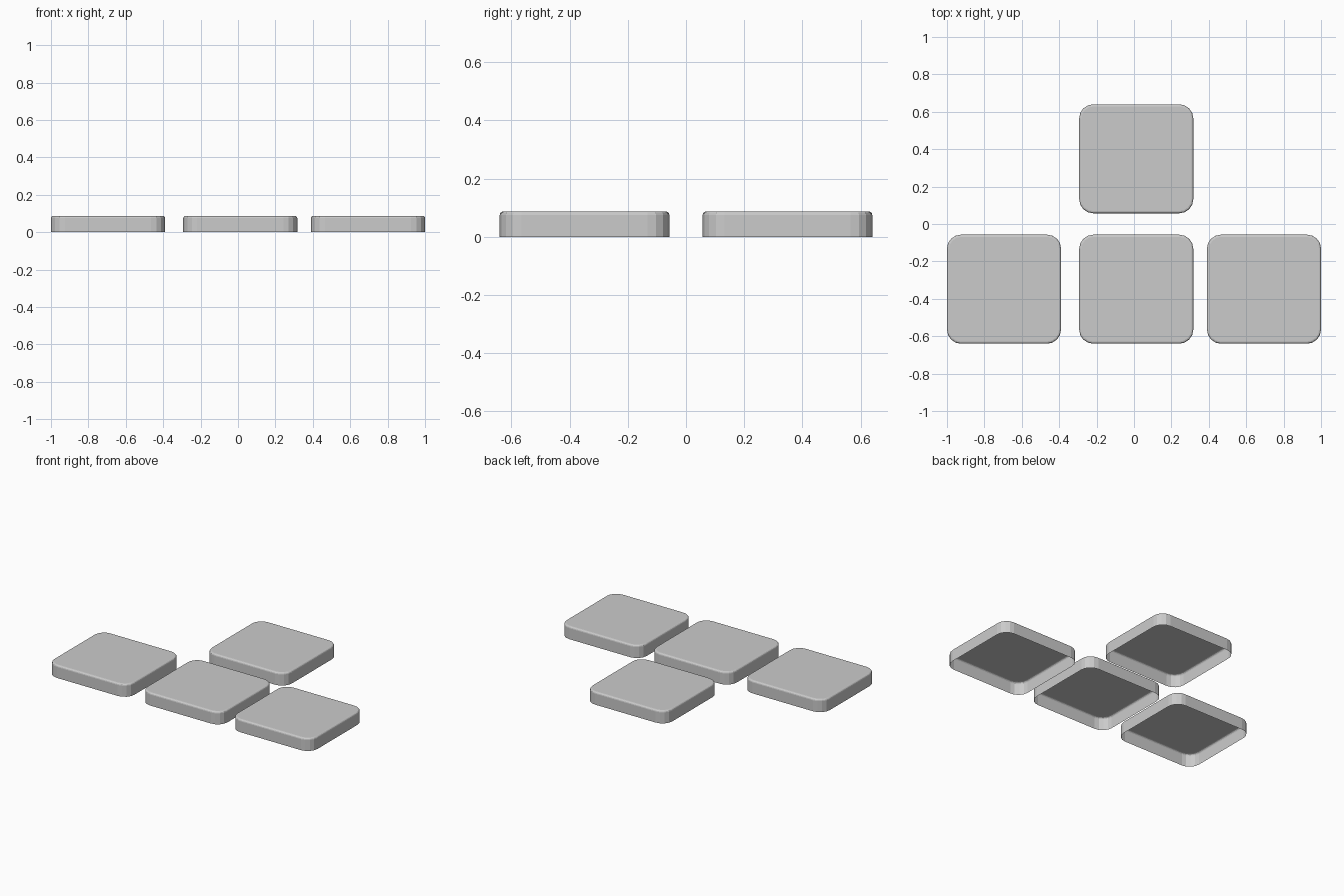
import bpy, bmesh
from math import sin, cos, pi

if "Cube" in bpy.data.objects:
    bpy.data.objects.remove(bpy.data.objects["Cube"])

WIDTH, DEPTH, HEIGHT = 0.61, 0.583, 0.087
RADIUS, CORNER_SEGS = 0.075, 4
ROUND, ROUND_SEGS = 0.012, 3


def outline(inset):
    """Rounded rectangle, counter-clockwise, shrunk by inset."""
    r = RADIUS - inset
    pts = []
    for q, (sx, sy) in enumerate([(1, 1), (-1, 1), (-1, -1), (1, -1)]):
        cx, cy = sx * (WIDTH / 2 - RADIUS), sy * (DEPTH / 2 - RADIUS)
        for i in range(CORNER_SEGS + 1):
            a = (q + i / CORNER_SEGS) * pi / 2
            pts.append((cx + r * cos(a), cy + r * sin(a)))
    return pts


def keycap(name, x, y):
    """Shell open underneath, with a softly rounded top rim."""
    bm = bmesh.new()
    levels = [(0, 0)]
    for i in range(ROUND_SEGS + 1):
        a = i / ROUND_SEGS * pi / 2
        levels.append((ROUND * (1 - cos(a)), HEIGHT - ROUND * (1 - sin(a))))
    rings = [[bm.verts.new((px, py, z)) for px, py in outline(inset)]
             for inset, z in levels]
    for low, high in zip(rings, rings[1:]):
        n = len(low)
        for i in range(n):
            j = (i + 1) % n
            bm.faces.new((low[i], low[j], high[j], high[i]))
    bm.faces.new(rings[-1])
    mesh = bpy.data.meshes.new(name)
    bm.to_mesh(mesh)
    bm.free()
    obj = bpy.data.objects.new(name, mesh)
    obj.location = (x, y, 0)
    bpy.context.collection.objects.link(obj)


# Bottom row of three keys, and one key above the middle
keycap("left_key", -0.695, -0.3485)
keycap("down_key", 0.012, -0.3485)
keycap("right_key", 0.695, -0.3485)
keycap("up_key", 0.012, 0.3485)
